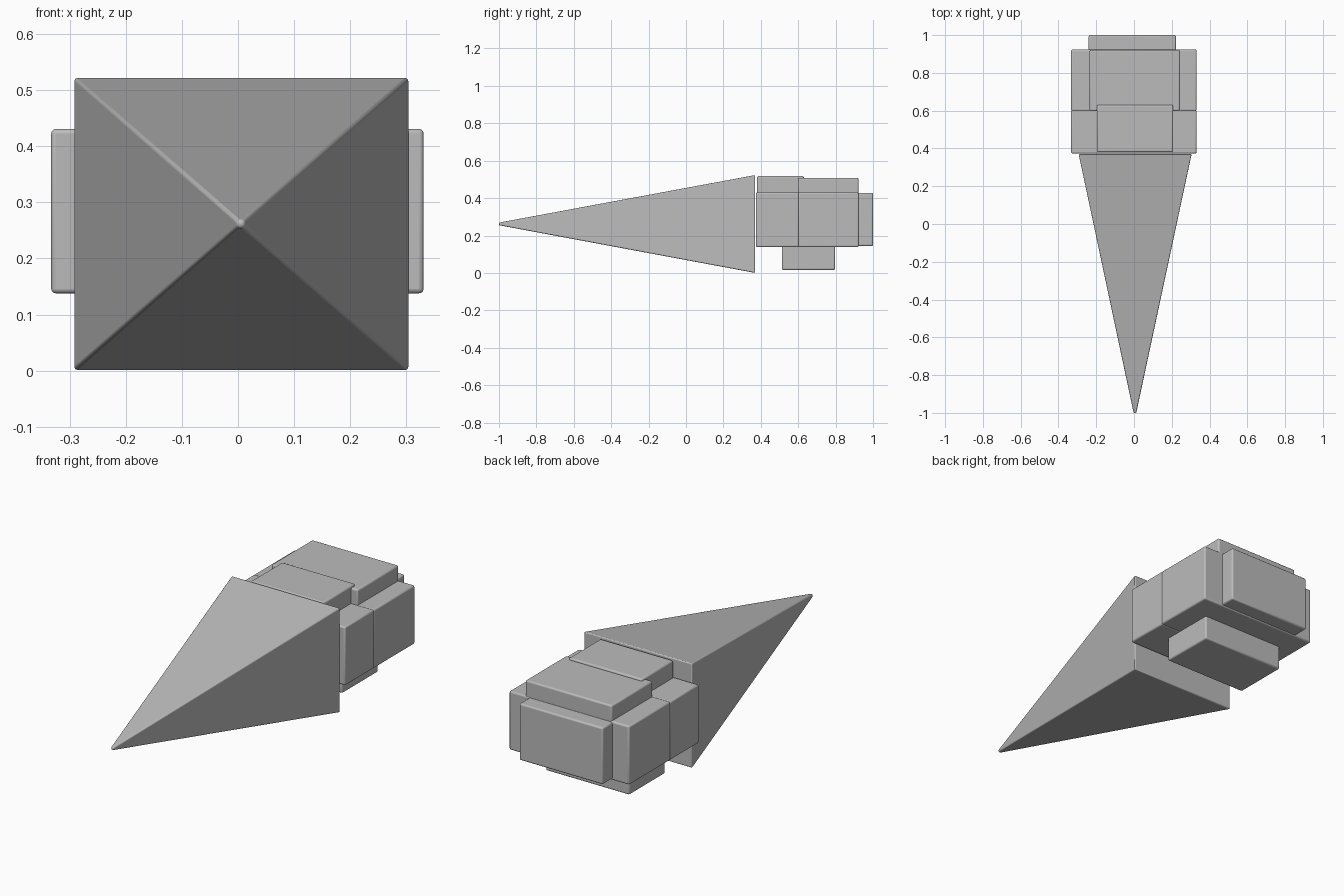
import bpy

if "Cube" in bpy.data.objects:
    bpy.data.objects.remove(bpy.data.objects["Cube"])

grey = bpy.data.materials.new("light_grey")
grey.diffuse_color = (0.5, 0.5, 0.5, 1)
grey.use_nodes = True
grey.node_tree.nodes["Principled BSDF"].inputs["Base Color"].default_value = grey.diffuse_color


def block(name, x, y, z, bevel=0.008, front=None):
    """Box from (min, max) ranges; front gives other x and z ranges for the -y end."""
    ends = [(y[0], *(front or (x, z))), (y[1], x, z)]
    verts = [(px, py, pz) for py, xs, zs in ends
             for px, pz in ((xs[0], zs[0]), (xs[1], zs[0]), (xs[1], zs[1]), (xs[0], zs[1]))]
    faces = [(0, 1, 2, 3), (7, 6, 5, 4)]
    faces += [(i, i + 4, (i + 1) % 4 + 4, (i + 1) % 4) for i in range(4)]
    mesh = bpy.data.meshes.new(name)
    mesh.from_pydata(verts, [], faces)
    mesh.materials.append(grey)
    ob = bpy.data.objects.new(name, mesh)
    bpy.context.collection.objects.link(ob)
    # Softly rounded edges
    mod = ob.modifiers.new("rounded_edges", 'BEVEL')
    mod.width = bevel
    mod.segments = 3
    mod.limit_method = 'NONE'
    bpy.context.view_layer.objects.active = ob
    ob.select_set(True)
    bpy.ops.object.shade_smooth_by_angle()
    ob.select_set(False)
    return ob


# Long pointed nose with a tiny blunt tip
block("nose", (-0.293, 0.305), (-1.0, 0.37), (0.0, 0.523), 0.006,
      front=((-0.002, 0.012), (0.255, 0.269)))

# Body blocks
block("front_body", (-0.333, 0.331), (0.373, 0.603), (0.138, 0.431))
block("rear_body", (-0.333, 0.331), (0.598, 0.924), (0.138, 0.431))

# Raised blocks on the roof
block("front_roof", (-0.197, 0.207), (0.38, 0.63), (0.39, 0.518))
block("rear_roof", (-0.235, 0.243), (0.598, 0.922), (0.39, 0.508))

# Back plate and underside block
block("back_plate", (-0.24, 0.222), (0.90, 1.0), (0.144, 0.427))
block("belly", (-0.245, 0.218), (0.513, 0.797), (0.016, 0.16))
